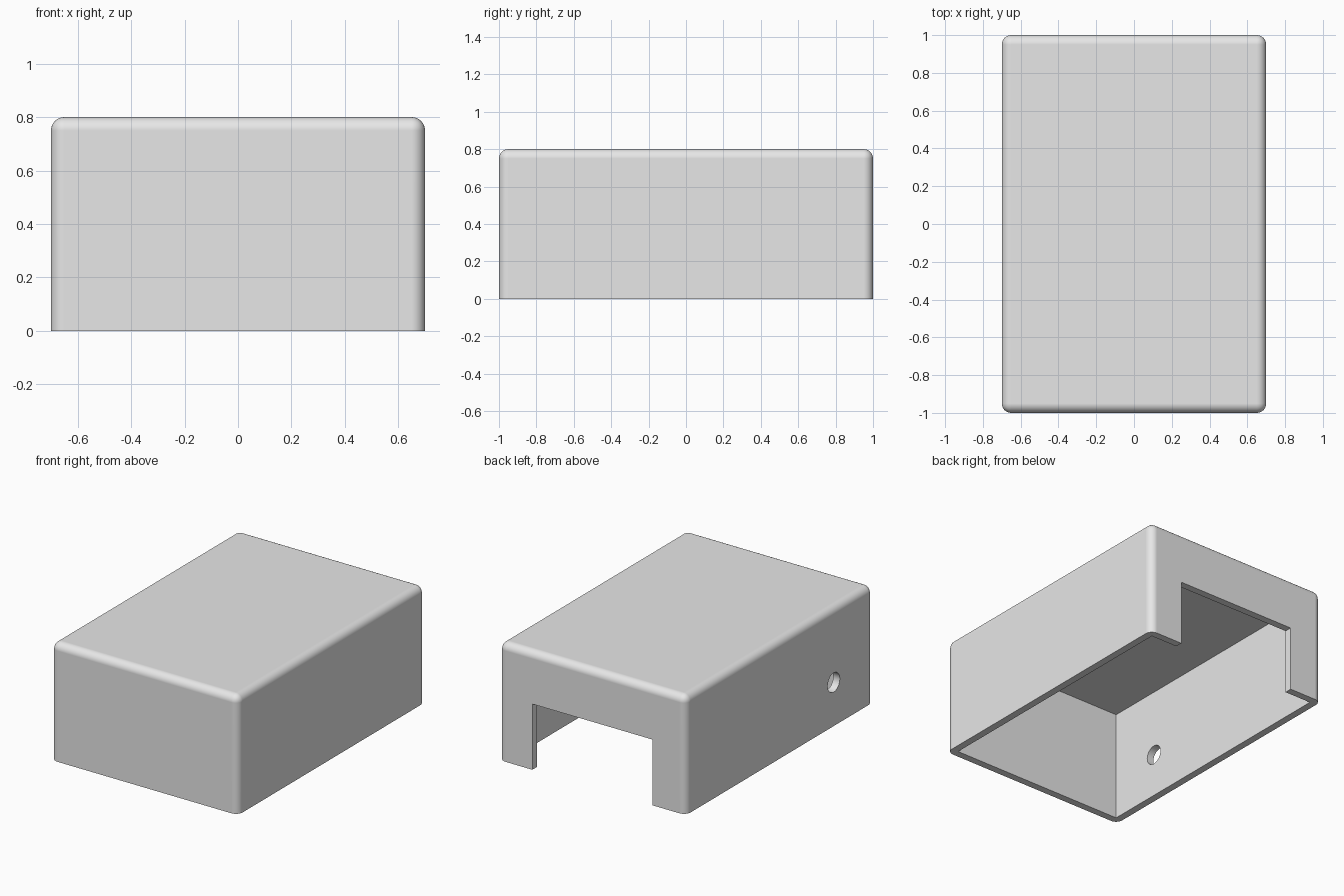
import bpy
import bmesh
import math
from mathutils import Matrix

old = bpy.data.objects.get("Cube")
if old:
    bpy.data.objects.remove(old, do_unlink=True)

WIDTH, LENGTH, HEIGHT = 1.4, 2.0, 0.8
WALL, RADIUS = 0.05, 0.05

grey = bpy.data.materials.new("plain grey")
grey.use_nodes = True
grey.diffuse_color = (0.8, 0.8, 0.8, 1)
grey.node_tree.nodes["Principled BSDF"].inputs["Base Color"].default_value = (0.8, 0.8, 0.8, 1)


def finish(name, bm):
    mesh = bpy.data.meshes.new(name)
    bm.to_mesh(mesh)
    bm.free()
    obj = bpy.data.objects.new(name, mesh)
    mesh.materials.append(grey)
    bpy.context.collection.objects.link(obj)
    return obj


def box_mesh(size, centre):
    bm = bmesh.new()
    bmesh.ops.create_cube(bm, size=1, matrix=Matrix.Translation(centre) @ Matrix.Diagonal((*size, 1)))
    return bm


# Outer body: every edge rounded except the open bottom rim
bm = box_mesh((WIDTH, LENGTH, HEIGHT), (0, 0, HEIGHT / 2))
rounded = [e for e in bm.edges if max(v.co.z for v in e.verts) > HEIGHT / 2]
bmesh.ops.bevel(bm, geom=rounded, offset=RADIUS, offset_type='OFFSET',
                segments=8, profile=0.5, affect='EDGES')
cover = finish("enclosure_cover", bm)

# Hollow interior, open underneath
inside_top = HEIGHT - WALL
cavity = finish("cavity_cutter", box_mesh(
    (WIDTH - 2 * WALL, LENGTH - 2 * WALL, inside_top + 0.2), (0, 0, inside_top / 2 - 0.1)))

# Wide notch in the back wall
notch_top = 0.445
notch = finish("back_notch_cutter", box_mesh(
    (0.9, 0.3, notch_top + 0.2), (0, LENGTH / 2, notch_top / 2 - 0.1)))

# Round cable hole through the -x wall
bm = bmesh.new()
bmesh.ops.create_cone(bm, cap_ends=True, segments=32, radius1=0.065, radius2=0.065, depth=0.3,
                      matrix=Matrix.Translation((-WIDTH / 2, -0.58, 0.295))
                      @ Matrix.Rotation(math.pi / 2, 4, 'Y'))
hole = finish("cable_hole_cutter", bm)

bpy.ops.object.select_all(action='DESELECT')
cover.select_set(True)
bpy.context.view_layer.objects.active = cover
for cutter in (cavity, notch, hole):
    cutter.hide_render = True
    cut = cover.modifiers.new(cutter.name, 'BOOLEAN')
    cut.operation = 'DIFFERENCE'
    cut.solver = 'EXACT'
    cut.object = cutter
    bpy.ops.object.modifier_apply(modifier=cut.name)
    bpy.data.objects.remove(cutter, do_unlink=True)

# Smooth fillets with flat walls
bpy.ops.object.shade_smooth_by_angle(angle=math.radians(30))
weighted = cover.modifiers.new("flat_walls", 'WEIGHTED_NORMAL')
weighted.keep_sharp = True
